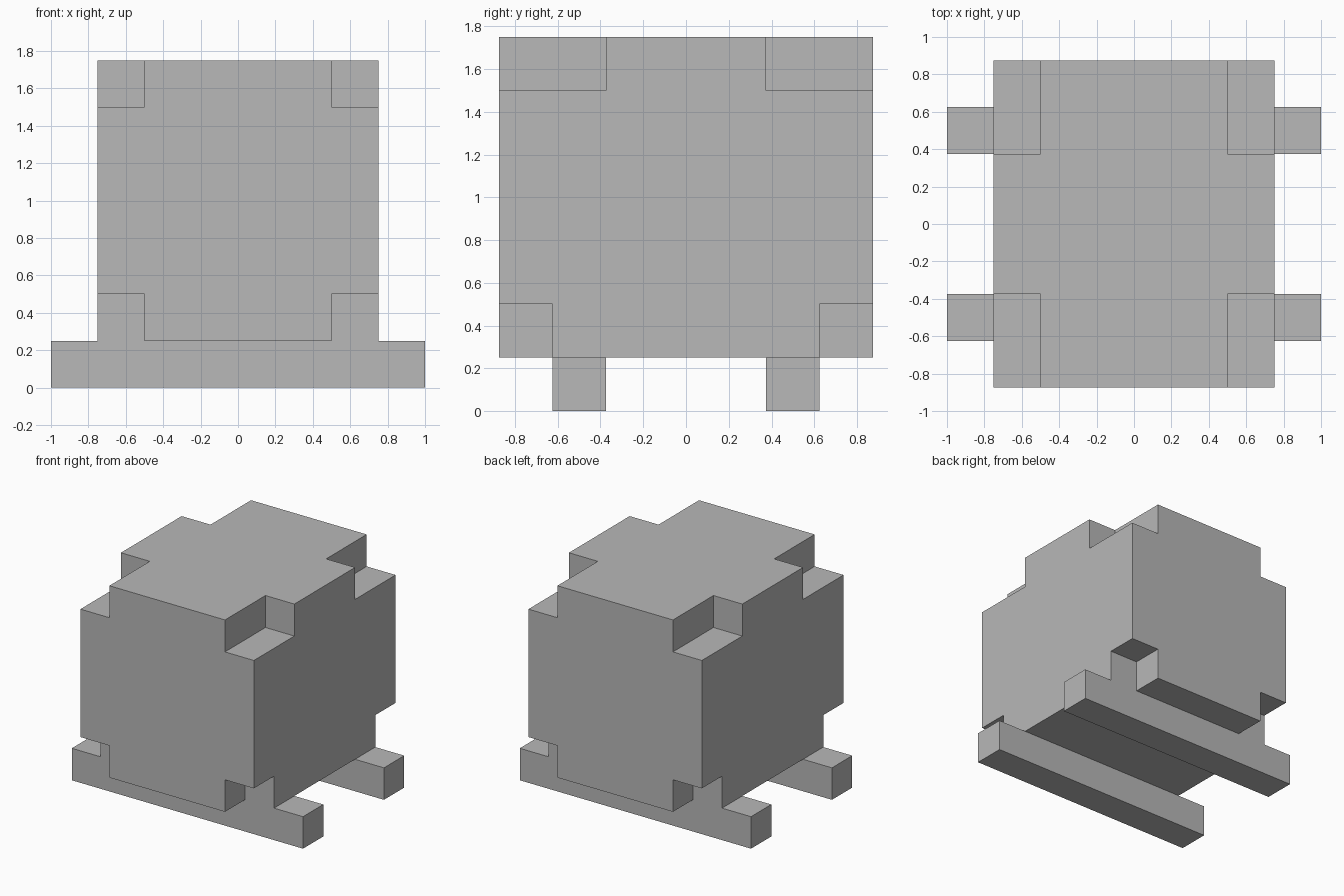
import bpy
import bmesh
from mathutils import Matrix, Vector

default = bpy.data.objects.get("Cube")
if default:
    bpy.data.objects.remove(default, do_unlink=True)

# Single flat material
grey = bpy.data.materials.new("plain_grey")
grey.use_nodes = True
colour = (0.48, 0.48, 0.48, 1)
grey.diffuse_color = colour
grey.node_tree.nodes["Principled BSDF"].inputs["Base Color"].default_value = colour


def add_box(bm, low, high):
    low, high = Vector(low), Vector(high)
    place = Matrix.Translation((low + high) / 2) @ Matrix.Diagonal((*(high - low), 1))
    bmesh.ops.create_cube(bm, size=1, matrix=place)


def make_object(name, boxes):
    bm = bmesh.new()
    for low, high in boxes:
        add_box(bm, low, high)
    mesh = bpy.data.meshes.new(name)
    bm.to_mesh(mesh)
    bm.free()
    mesh.materials.append(grey)
    obj = bpy.data.objects.new(name, mesh)
    bpy.context.collection.objects.link(obj)
    return obj


# Main block
body = make_object("body", [((-0.75, -0.875, 0.25), (0.75, 0.875, 1.75))])

# Corner notches: long ones on top, short ones underneath
notches = []
for sx in (-1, 1):
    for sy in (-1, 1):
        for inner_y, z0, z1 in ((0.375, 1.5, 2), (0.625, 0, 0.5)):
            xs = sorted((sx * 0.5, sx))
            ys = sorted((sy * inner_y, sy))
            notches.append(((xs[0], ys[0], z0), (xs[1], ys[1], z1)))
cutter = make_object("notch_cutter", notches)
cutter.hide_render = True

cut = body.modifiers.new("corner_notches", 'BOOLEAN')
cut.operation = 'DIFFERENCE'
cut.solver = 'EXACT'
cut.object = cutter
bpy.context.view_layer.objects.active = body
bpy.ops.object.modifier_apply(modifier=cut.name)
bpy.data.objects.remove(cutter, do_unlink=True)

# Cross runners under the block
for name, y in (("front_runner", -0.5), ("back_runner", 0.5)):
    make_object(name, [((-1, y - 0.125, 0), (1, y + 0.125, 0.25))])
